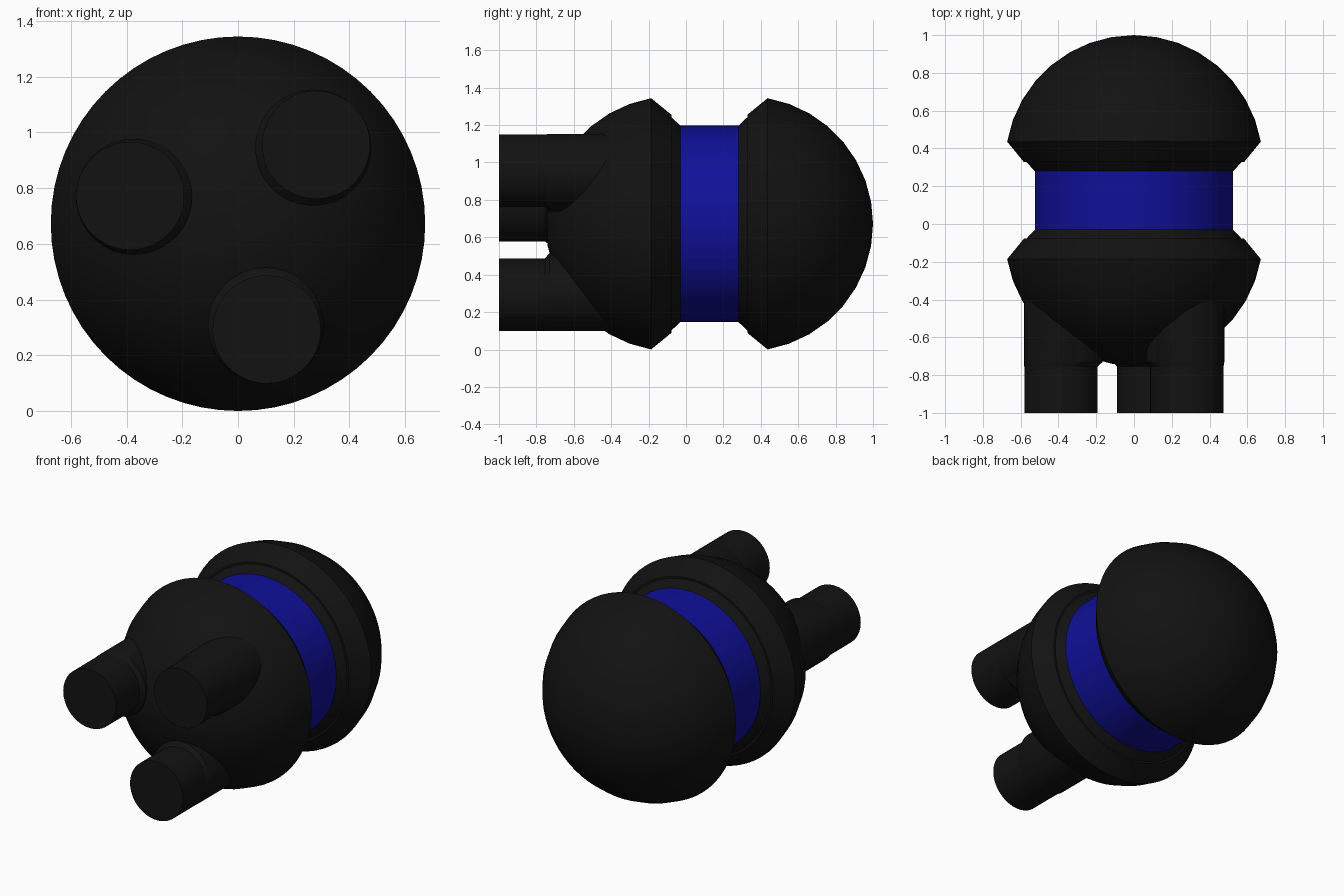
import bpy, bmesh, math

if "Cube" in bpy.data.objects:
    bpy.data.objects.remove(bpy.data.objects["Cube"])

ZC = 0.672      # height of the main axis
MID = 0.125     # y of the mirror plane between the two domes
SIDES = 64


def material(name, colour):
    m = bpy.data.materials.new(name)
    m.diffuse_color = (*colour, 1)
    m.use_nodes = True
    m.node_tree.nodes["Principled BSDF"].inputs["Base Color"].default_value = m.diffuse_color
    return m


black = material("black", (0.006, 0.006, 0.006))
blue = material("blue", (0.005, 0.005, 0.32))


def loft(name, rings, mat):
    """Skin circles (radius, y, x, z) lying across the y axis, capping both ends."""
    bm = bmesh.new()
    loops = []
    for r, y, x, z in rings:
        n = 1 if r == 0 else SIDES
        loops.append([bm.verts.new((x + r * math.cos(2 * math.pi * i / SIDES), y,
                                    z + r * math.sin(2 * math.pi * i / SIDES)))
                      for i in range(n)])
    for a, b in zip(loops, loops[1:]):
        for i in range(SIDES):
            j = (i + 1) % SIDES
            if len(b) == 1:
                bm.faces.new((a[i], a[j], b[0]))
            else:
                bm.faces.new((a[i], a[j], b[j], b[i]))
    for end in (loops[0], loops[-1]):
        if len(end) > 1:
            bm.faces.new(end)
    bmesh.ops.recalc_face_normals(bm, faces=bm.faces[:])
    me = bpy.data.meshes.new(name)
    bm.to_mesh(me)
    bm.free()
    me.materials.append(mat)
    ob = bpy.data.objects.new(name, me)
    bpy.context.collection.objects.link(ob)
    bpy.ops.object.select_all(action='DESELECT')
    ob.select_set(True)
    bpy.context.view_layer.objects.active = ob
    bpy.ops.object.shade_smooth_by_angle(angle=math.radians(30))
    return ob


# Domes: stepped conical lip, then a sphere cap in 10 degree rings
R = 0.682
profile = [(0.525, 0.155), (0.57, 0.203), (0.583, 0.203)]
for deg in range(80, -1, -10):
    a = math.radians(deg)
    profile.append((R * math.sin(a), 0.875 - R + R * math.cos(a)))
for name, s in (("rear_dome", 1), ("front_dome", -1)):
    loft(name, [(r, MID + s * d, 0, ZC) for r, d in profile], black)

# Blue band joining the domes
loft("centre_band", [(0.525, -0.03, 0, ZC), (0.525, 0.28, 0, ZC)], blue)

# Three prongs, each with a small collar leaning towards the axis
for i, (x, z) in enumerate([(-0.387, 0.772), (0.28, 0.955), (0.103, 0.293)], 1):
    loft(f"prong_{i}", [(0.194, -1.0, x, z), (0.194, -0.2, x, z)], black)
    d = math.hypot(x, z - ZC)
    cx, cz = x - 0.014 * x / d, z - 0.014 * (z - ZC) / d
    loft(f"prong_collar_{i}", [(0.194, -0.755, x, z), (0.208, -0.73, cx, cz),
                               (0.208, -0.3, cx, cz)], black)
